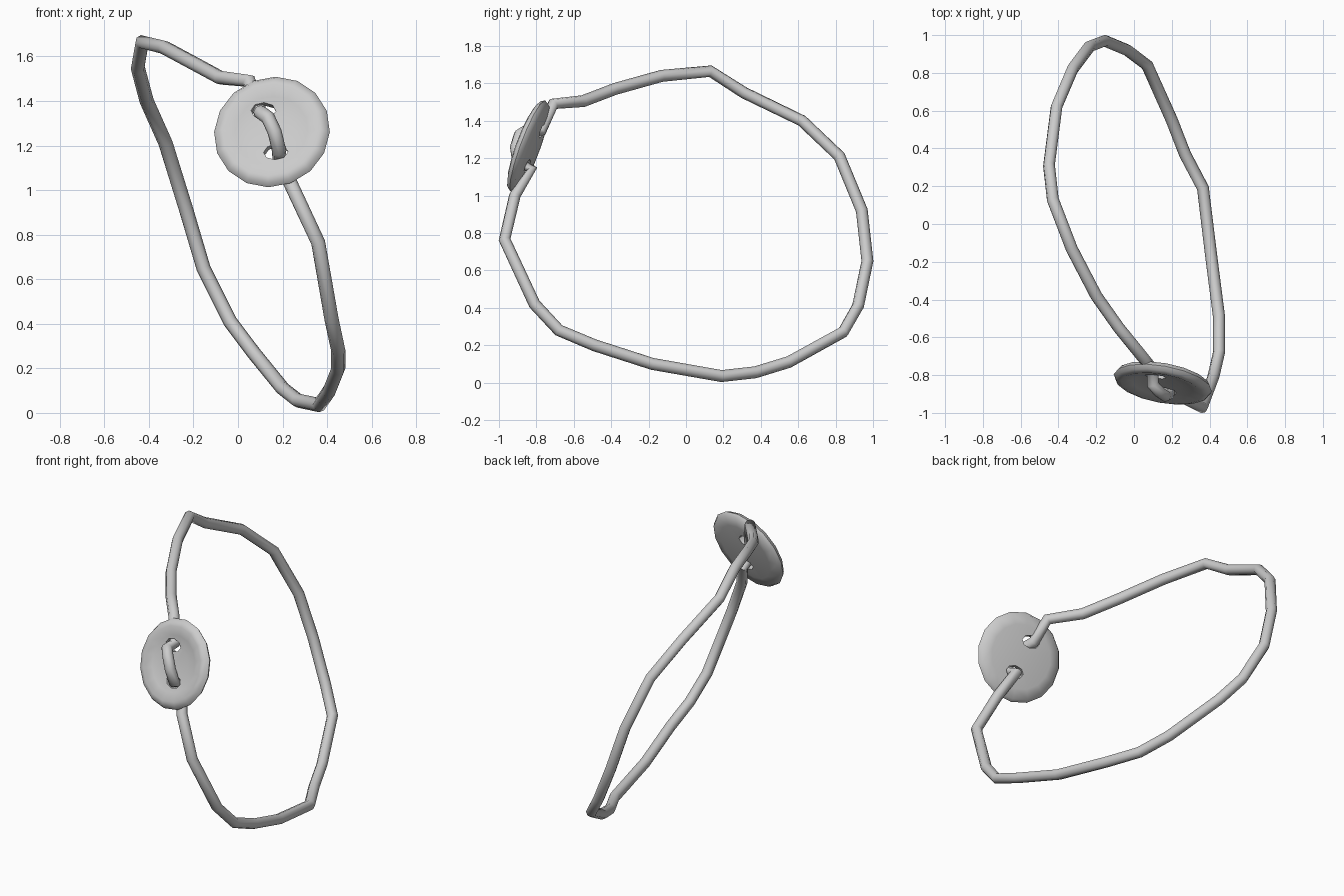
import bpy, bmesh, math
from mathutils import Vector, Matrix

if "Cube" in bpy.data.objects:
    bpy.data.objects.remove(bpy.data.objects["Cube"])

grey = bpy.data.materials.new("light_grey")
grey.use_nodes = True
colour = (0.6, 0.6, 0.6, 1)
grey.diffuse_color = colour
grey.node_tree.nodes["Principled BSDF"].inputs["Base Color"].default_value = colour


def finish(obj, angle):
    bpy.ops.object.select_all(action="DESELECT")
    obj.select_set(True)
    bpy.context.view_layer.objects.active = obj
    if obj.type == "CURVE":
        bpy.ops.object.convert(target="MESH")
    bpy.ops.object.shade_smooth_by_angle(angle=math.radians(angle))


# Elastic cord: closed loop that threads through both button holes
path = [
    (.10, -.77, 1.35), (.05, -.71, 1.49), (-.08, -.55, 1.505), (-.20, -.38, 1.57),
    (-.33, -.13, 1.64), (-.43, .13, 1.665), (-.45, .31, 1.55), (-.41, .62, 1.40),
    (-.325, .82, 1.21), (-.235, .94, .92), (-.155, .97, .65), (-.035, .92, .41),
    (.07, .84, .27), (.20, .55, .11), (.27, .37, .055), (.365, .19, .035),
    (.41, -.18, .10), (.45, -.49, .20), (.45, -.68, .28), (.42, -.81, .42),
    (.36, -.97, .765), (.25, -.915, 1.0), (.185, -.825, 1.14),
    (.185, -.90, 1.175), (.165, -.91, 1.26), (.135, -.89, 1.325), (.10, -.85, 1.35),
]
curve = bpy.data.curves.new("cord", "CURVE")
curve.dimensions = "3D"
curve.bevel_depth = 0.032
curve.bevel_resolution = 2
spline = curve.splines.new("POLY")
spline.points.add(len(path) - 1)
for point, co in zip(spline.points, path):
    point.co = (*co, 1)
spline.use_cyclic_u = True
curve.materials.append(grey)
cord = bpy.data.objects.new("cord", curve)
bpy.context.collection.objects.link(cord)
finish(cord, 60)

# Tilted frame of the button: local z points out of its front face
centre = Vector((.152, -.845, 1.262))
front = Vector((-.18, -1, .37)).normalized()
across = Vector((0, 0, 1)).cross(-front).cross(front).normalized()
side = Vector((0, 0, 1)).cross(front).normalized()
up = front.cross(side)
frame = Matrix((side, up, front)).transposed().to_4x4()
frame.translation = centre

# Button: dished disc with a rounded rim
profile = [(0, 0), (.10, 0), (.165, .012), (.22, .028), (.25, .018),
           (.264, -.003), (.25, -.025), (.19, -.034), (0, -.04)]
bm = bmesh.new()
verts = [bm.verts.new((r, 0, h)) for r, h in profile]
edges = [bm.edges.new(pair) for pair in zip(verts, verts[1:])]
bmesh.ops.spin(bm, geom=verts + edges, cent=(0, 0, 0), axis=(0, 0, 1),
               angle=math.tau, steps=16, use_duplicate=False)
bmesh.ops.remove_doubles(bm, verts=bm.verts, dist=0.0005)
bmesh.ops.recalc_face_normals(bm, faces=bm.faces)
mesh = bpy.data.meshes.new("button")
bm.to_mesh(mesh)
bm.free()
mesh.materials.append(grey)
button = bpy.data.objects.new("button", mesh)
button.matrix_world = frame
bpy.context.collection.objects.link(button)

# Two oval thread holes
cutters = []
for x, z in ((.115, 1.355), (.17, 1.17)):
    on_plane = Vector((x, centre.y - .18 * (x - centre.x) + .37 * (z - centre.z), z))
    bm = bmesh.new()
    bmesh.ops.create_cone(bm, cap_ends=True, segments=8, radius1=1, radius2=1, depth=.3,
                          matrix=Matrix.Diagonal((.056, .038, 1, 1)))
    mesh = bpy.data.meshes.new("hole_cutter")
    bm.to_mesh(mesh)
    bm.free()
    cutter = bpy.data.objects.new("hole_cutter", mesh)
    cutter.matrix_world = Matrix.Translation(on_plane - centre) @ frame
    cutter.hide_render = True
    bpy.context.collection.objects.link(cutter)
    cutters.append(cutter)
    cut = button.modifiers.new("hole", "BOOLEAN")
    cut.operation = "DIFFERENCE"
    cut.solver = "EXACT"
    cut.object = cutter

bpy.context.view_layer.objects.active = button
for name in [m.name for m in button.modifiers]:
    bpy.ops.object.modifier_apply(modifier=name)
for cutter in cutters:
    bpy.data.objects.remove(cutter)
finish(button, 50)
